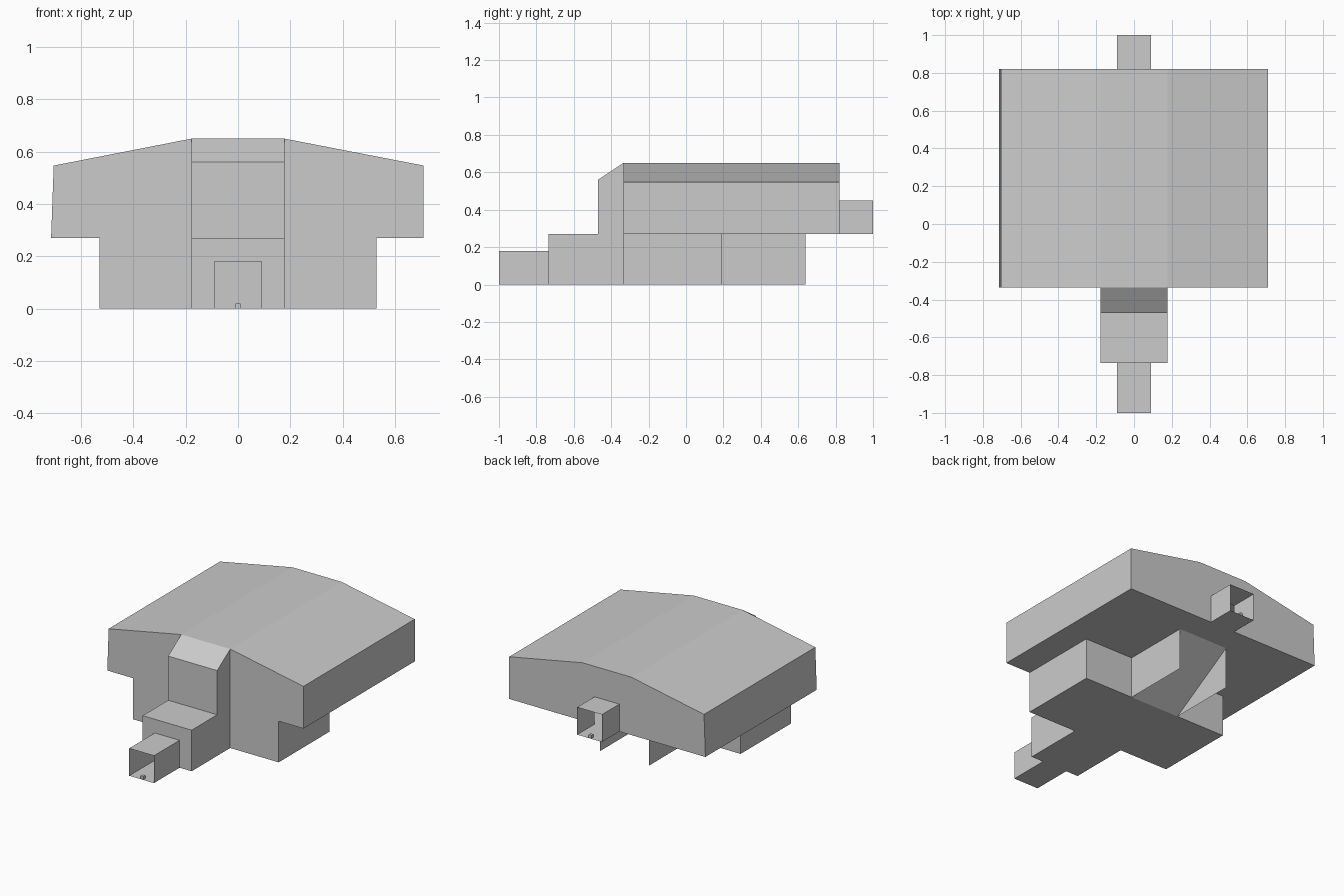
import bpy, bmesh
from mathutils import Vector

if "Cube" in bpy.data.objects:
    bpy.data.objects.remove(bpy.data.objects["Cube"])

UP, DOWN, FRONT, BACK = (0, 0, 1), (0, 0, -1), (0, -1, 0), (0, 1, 0)
W = 0.178            # half width of porch, ramp and roof flat
D = 0.09             # half width of the tunnels
L = 0.53             # half width of lower room
Y0, Y1, Y2 = -0.335, 0.19, 0.82   # hall front, lower room back, hall back
F = 0.27             # upper floor level


class Shell:
    """Collects thin flat panels, each turned towards its outward direction."""
    def __init__(self, name):
        self.name, self.bm = name, bmesh.new()

    def panel(self, pts, out):
        f = self.bm.faces.new([self.bm.verts.new(p) for p in pts])
        f.normal_update()
        if f.normal.dot(Vector(out)) < 0:
            f.normal_flip()

    def pair(self, pts, out):
        for s in (1, -1):
            self.panel([(s * x, y, z) for x, y, z in pts], (s * out[0], out[1], out[2]))

    def flat(self, x0, x1, y0, y1, z, out):
        self.panel([(x0, y0, z), (x1, y0, z), (x1, y1, z), (x0, y1, z)], out)

    def side_walls(self, x, yz):
        self.pair([(x, y, z) for y, z in yz], (1, 0, 0))

    def span(self, x, a, b, out):
        self.panel([(-x, *a), (x, *a), (x, *b), (-x, *b)], out)

    def finish(self):
        bmesh.ops.remove_doubles(self.bm, verts=self.bm.verts, dist=1e-4)
        me = bpy.data.meshes.new(self.name)
        self.bm.to_mesh(me)
        self.bm.free()
        bpy.context.collection.objects.link(bpy.data.objects.new(self.name, me))


def rect(y0, y1, z0, z1):
    return [(y0, z0), (y1, z0), (y1, z1), (y0, z1)]


# Upper hall with sloped roof, left wall leaning very slightly
hall = Shell("upper_hall")
hall.span(W, (Y0, 0.65), (Y2, 0.65), UP)
for s, low, top in ((1, 0.71, 0.71), (-1, 0.715, 0.705)):
    hall.panel([(s * W, Y0, 0.65), (s * top, Y0, 0.547), (s * top, Y2, 0.547), (s * W, Y2, 0.65)], UP)
    hall.panel([(s * low, Y0, F), (s * top, Y0, 0.547), (s * top, Y2, 0.547), (s * low, Y2, F)], (s, 0, 0))
    # front wall beside the porch, and back wall beside the tunnel
    hall.panel([(s * x, Y0, z) for x, z in
                ((W, 0), (L, 0), (L, F), (low, F), (top, 0.547), (W, 0.65))], FRONT)
    hall.flat(s * L, s * low, Y0, Y1, F, DOWN)
    hall.flat(s * W, s * low, Y1, Y2, F, DOWN)
# back wall as one piece around the doorway
hall.panel([(x, Y2, z) for x, z in
            ((-0.715, F), (-D, F), (-D, 0.45), (D, 0.45), (D, F), (0.71, F),
             (0.71, 0.547), (W, 0.65), (-W, 0.65), (-0.705, 0.547))], BACK)
hall.flat(-W, W, 0.64, Y2, F, DOWN)
hall.finish()

# Lower room
room = Shell("lower_room")
room.flat(-L, L, Y0, Y1, 0, DOWN)
room.side_walls(L, rect(Y0, Y1, 0, F))
room.pair([(W, Y1, 0), (L, Y1, 0), (L, Y1, F), (W, Y1, F)], BACK)
room.finish()

# Ramp between its side walls
ramp = Shell("ramp")
ramp.span(W, (Y1, 0), (0.64, F), DOWN)
ramp.side_walls(W, rect(Y1, 0.64, 0, F))
ramp.finish()

# Stepped porch with doorway
porch = Shell("porch")
steps = [(-0.735, F), (-0.47, F), (-0.47, 0.56), (Y0, 0.65)]
for a, b, out in zip(steps, steps[1:], (UP, FRONT, UP)):
    porch.span(W, a, b, out)
porch.side_walls(W, [(-0.735, 0)] + steps + [(Y0, 0)])
porch.panel([(x, -0.735, z) for x, z in
             ((-W, 0), (-D, 0), (-D, 0.18), (D, 0.18), (D, 0), (W, 0), (W, F), (-W, F))], FRONT)
porch.flat(-W, W, -0.735, Y0, 0, DOWN)
porch.finish()

# Open-ended tunnels, each with a small floor marker near its mouth
for name, y0, y1, z, ym in (("front_tunnel", -1, -0.735, 0, -0.985),
                            ("back_tunnel", Y2, 1, F, 0.985)):
    t = Shell(name)
    t.flat(-D, D, y0, y1, z, DOWN)
    t.flat(-D, D, y0, y1, z + 0.18, UP)
    t.side_walls(D, rect(y0, y1, z, z + 0.18))
    t.finish()
    bpy.ops.mesh.primitive_cube_add(size=0.02, location=(0, ym, z + 0.01))
    bpy.context.object.name = name + "_marker"
